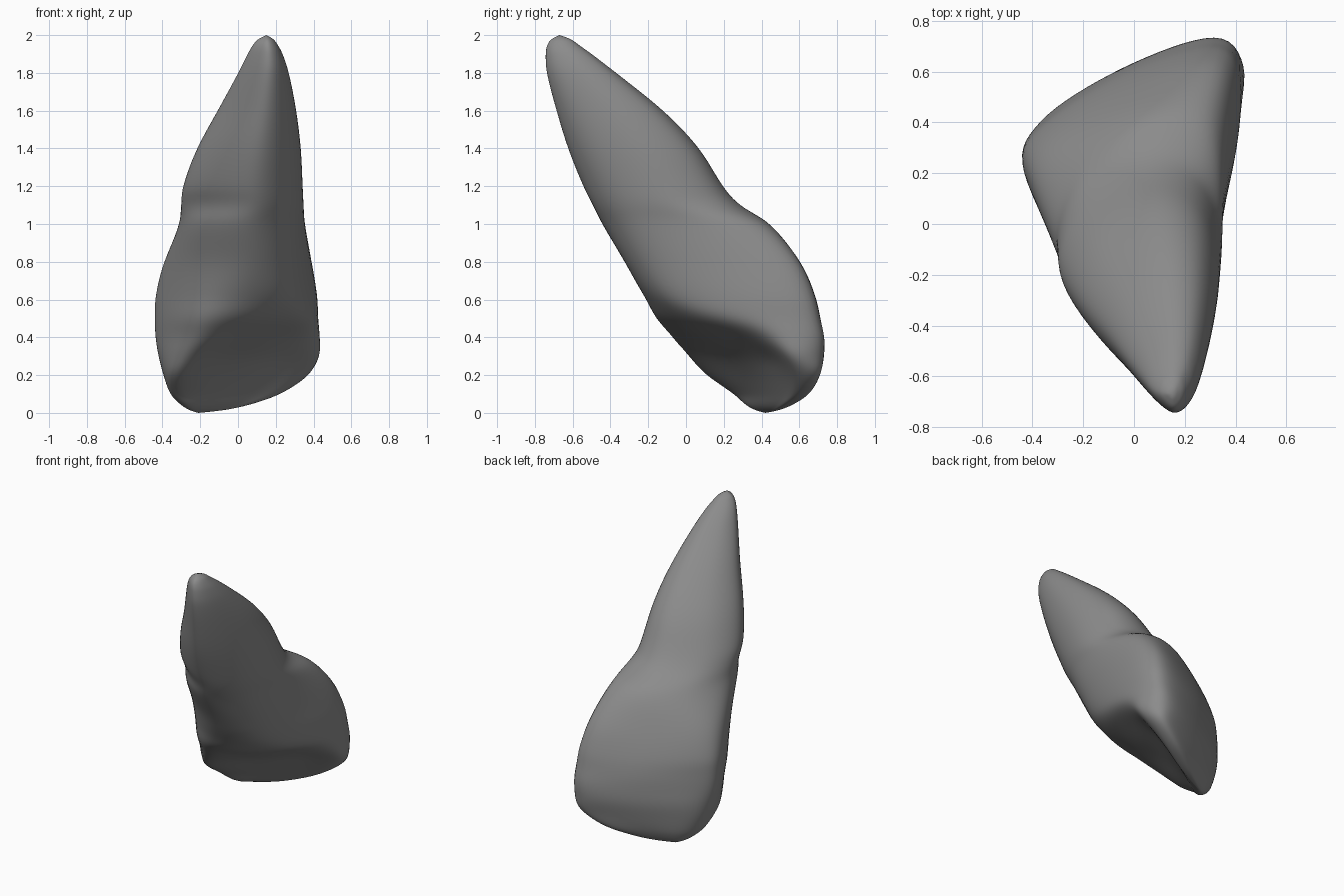
import bpy, bmesh
from mathutils import Vector

if "Cube" in bpy.data.objects:
    bpy.data.objects.remove(bpy.data.objects["Cube"])

# Crown cross-sections: height, then 8 (x, y) points running
# left, front-left, front, front-right, right, back-right, back, back-left
CROWN = [
    (0.10, (-.36, .32), (-.30, .25), (-.10, .38), (.10, .51), (.22, .59), (.18, .655), (-.05, .565), (-.28, .445)),
    (0.20, (-.395, .26), (-.31, .10), (-.07, .30), (.17, .48), (.36, .60), (.325, .715), (0, .615), (-.33, .43)),
    (0.30, (-.42, .24), (-.265, .005), (-.01, .21), (.22, .42), (.43, .56), (.34, .735), (0, .635), (-.345, .43)),
    (0.40, (-.435, .23), (-.22, -.075), (.05, .05), (.26, .28), (.43, .50), (.36, .735), (0, .635), (-.35, .42)),
    (0.50, (-.44, .22), (-.225, -.125), (.05, -.13), (.31, .09), (.42, .42), (.37, .71), (0, .625), (-.35, .41)),
    (0.62, (-.435, .20), (-.24, -.13), (.02, -.225), (.28, -.09), (.41, .33), (.37, .68), (0, .595), (-.35, .39)),
    (0.80, (-.39, .11), (-.235, -.18), (.05, -.33), (.28, -.18), (.385, .25), (.34, .60), (0, .52), (-.32, .32)),
    (1.00, (-.315, -.03), (-.215, -.285), (.05, -.45), (.275, -.29), (.355, .09), (.30, .41), (.06, .43), (-.20, .25)),
]

# Root: one rounded outline stretched to (z, left, right, front, back)
OUTLINE = [(0, .49), (.19, .22), (.58, 0), (.88, .18), (1, .57), (.87, .91), (.55, 1), (.15, .80)]
ROOT = [
    (1.10, -.305, .35, -.50, .285), (1.20, -.295, .345, -.55, .195),
    (1.40, -.22, .335, -.63, .07), (1.60, -.11, .31, -.69, -.12), (1.80, 0, .27, -.74, -.37),
    (1.90, .05, .237, -.745, -.50), (1.95, .08, .21, -.735, -.57), (1.985, .11, .185, -.71, -.615),
]
EDGE = Vector((-.21, .42, 0))
TIP = Vector((.15, -.67, 2))


def hermite(a, b, ta, tb, t):
    t2, t3 = t * t, t * t * t
    return a * (2*t3 - 3*t2 + 1) + ta * (t3 - 2*t2 + t) + b * (3*t2 - 2*t3) + tb * (t3 - t2)


def closed_curve(pts, n=8):
    """Smooth closed ring through the points."""
    k, out = len(pts), []
    for i in range(k):
        p0, p1, p2, p3 = (pts[(i + j - 1) % k] for j in range(4))
        out += [hermite(p1, p2, (p2 - p0) / 2, (p3 - p1) / 2, s / n) for s in range(n)]
    return out


def blend(rings, n=6):
    """Smooth interpolation up the stack of unevenly spaced rings."""
    z = [r[0].z for r in rings]
    last = len(rings) - 1

    def slope(i, j):
        a, b = max(i - 1, 0), min(i + 1, last)
        return (rings[b][j] - rings[a][j]) / (z[b] - z[a])
    out = []
    for i in range(last):
        h = z[i + 1] - z[i]
        for s in range(n):
            out.append([hermite(rings[i][j], rings[i + 1][j], slope(i, j) * h, slope(i + 1, j) * h, s / n)
                        for j in range(len(rings[0]))])
    return out + [rings[-1]]


# Biting edge: lowest crown section shrunk towards the bottom point
sections = []
for height, f in ((.008, .25), (.04, .60)):
    sections.append([EDGE.lerp(Vector((*p, 0)), f) + Vector((0, 0, height)) for p in CROWN[0][1:]])
for z, *pts in CROWN:
    sections.append([Vector((*p, z)) for p in pts])
for z, x0, x1, y0, y1 in ROOT:
    sections.append([Vector((x0 + (x1 - x0) * u, y0 + (y1 - y0) * v, z)) for u, v in OUTLINE])

# Skin the sections and close both ends
bm = bmesh.new()
rings = [[bm.verts.new(p) for p in ring] for ring in blend([closed_curve(s) for s in sections])]
count = len(rings[0])
ends = (bm.verts.new(EDGE), bm.verts.new(TIP))
for j in range(count):
    k = (j + 1) % count
    for low, high in zip(rings, rings[1:]):
        bm.faces.new((low[j], low[k], high[k], high[j]))
    bm.faces.new((ends[0], rings[0][k], rings[0][j]))
    bm.faces.new((ends[1], rings[-1][j], rings[-1][k]))
# Soften the surface slightly
for _ in range(8):
    bmesh.ops.smooth_vert(bm, verts=bm.verts[:-2], factor=0.5, use_axis_x=True, use_axis_y=True, use_axis_z=True)
bmesh.ops.recalc_face_normals(bm, faces=bm.faces)
for face in bm.faces:
    face.smooth = True
mesh = bpy.data.meshes.new("tooth")
bm.to_mesh(mesh)
bm.free()
tooth = bpy.data.objects.new("tooth", mesh)
bpy.context.collection.objects.link(tooth)

# Dark grey surface
grey = bpy.data.materials.new("dark_grey")
grey.diffuse_color = (0.26, 0.26, 0.26, 1)
grey.use_nodes = True
grey.node_tree.nodes["Principled BSDF"].inputs["Base Color"].default_value = grey.diffuse_color
mesh.materials.append(grey)
